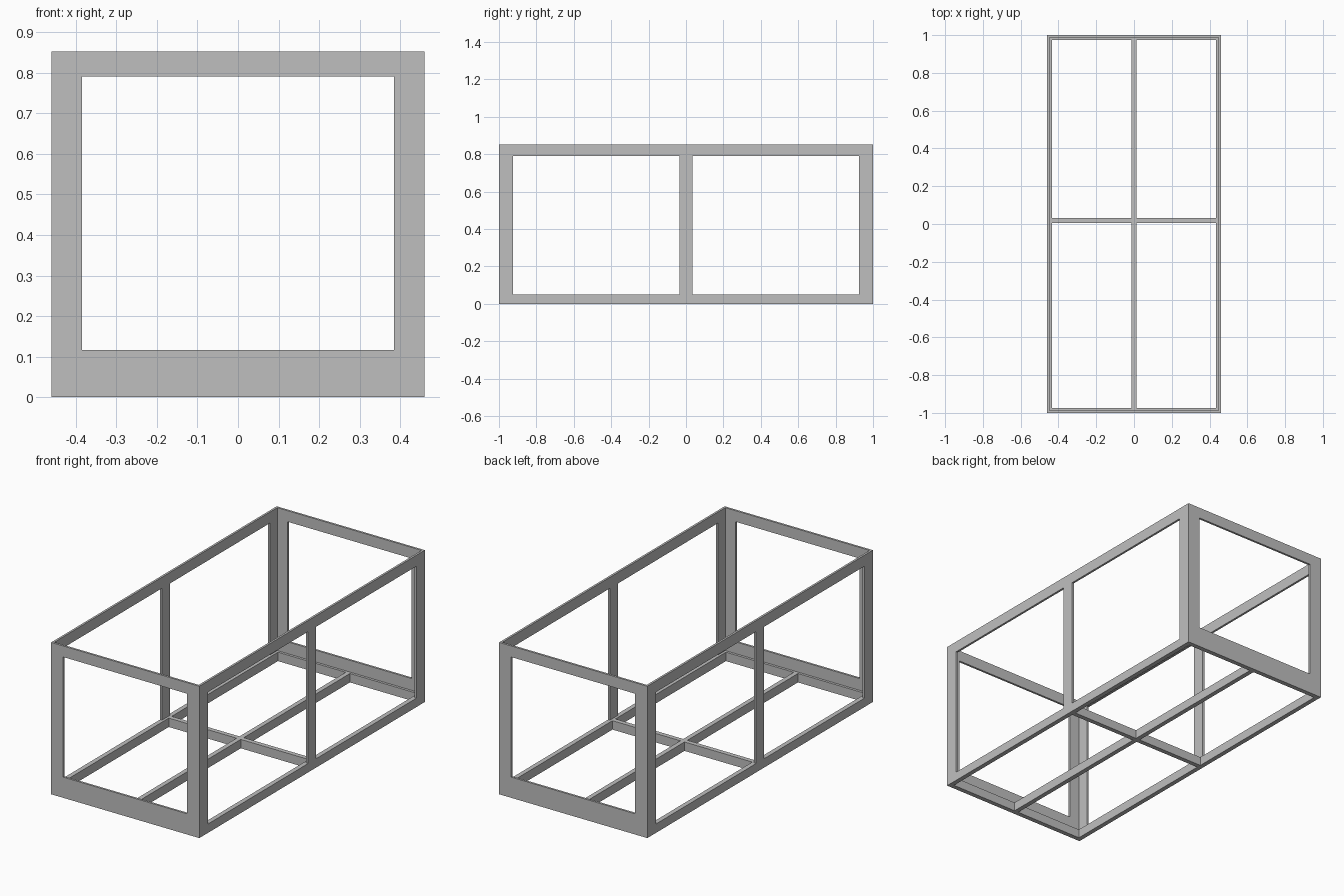
import bpy, bmesh
from mathutils import Vector

if "Cube" in bpy.data.objects:
    bpy.data.objects.remove(bpy.data.objects["Cube"])

X, Y, H = 0.46, 1.0, 0.852   # half width, half length, height
T = 0.012                    # sheet thickness
RAIL = 0.026                 # floor rail width, including the sheet
POST = 0.075                 # corner post width
TOP = 0.79                   # underside of the top rails

steel = bpy.data.materials.new("grey steel")
steel.diffuse_color = (0.52, 0.52, 0.52, 1)
steel.use_nodes = True
steel.node_tree.nodes["Principled BSDF"].inputs["Base Color"].default_value = steel.diffuse_color


def frame(name, us, vs, place, depth):
    """Flat frame on a grid of breaks; cells with odd indices are openings."""
    bm = bmesh.new()
    grid = [[bm.verts.new(place(u, v)) for v in vs] for u in us]
    for i in range(len(us) - 1):
        for j in range(len(vs) - 1):
            if not (i % 2 and j % 2):
                bm.faces.new((grid[i][j], grid[i + 1][j],
                              grid[i + 1][j + 1], grid[i][j + 1]))
    # thicken, then merge the flat cells of each bar
    out = bmesh.ops.extrude_face_region(bm, geom=bm.faces[:])
    bmesh.ops.translate(bm, vec=Vector(depth),
                        verts=[g for g in out["geom"] if isinstance(g, bmesh.types.BMVert)])
    bmesh.ops.recalc_face_normals(bm, faces=bm.faces[:])
    mesh = bpy.data.meshes.new(name)
    bm.to_mesh(mesh)
    bm.free()
    mesh.materials.append(steel)
    obj = bpy.data.objects.new(name, mesh)
    bpy.context.collection.objects.link(obj)
    return obj


# End frames: one opening above a tall kick plate
for name, s in (("front_end_frame", -1), ("back_end_frame", 1)):
    frame(name, [-X, -X + POST, X - POST, X], [0, 0.116, TOP, H],
          lambda u, v: (u, s * Y, v), (0, -s * T, 0))

# Side frames: two openings split by a middle post
for name, s in (("left_side_frame", -1), ("right_side_frame", 1)):
    frame(name, [-Y + T, -Y + POST, -0.035, 0.035, Y - POST, Y - T],
          [0, 0.05, TOP, H],
          lambda u, v: (s * X, u, v), (-s * T, 0, 0))

# Floor frame: perimeter rails with a long centre beam and a cross beam
frame("floor_frame",
      [-X + T, -X + RAIL, -0.013, 0.013, X - RAIL, X - T],
      [-Y + T, -Y + RAIL, 0.006, 0.032, Y - RAIL, Y - T],
      lambda u, v: (u, v, 0), (0, 0, 0.05))
